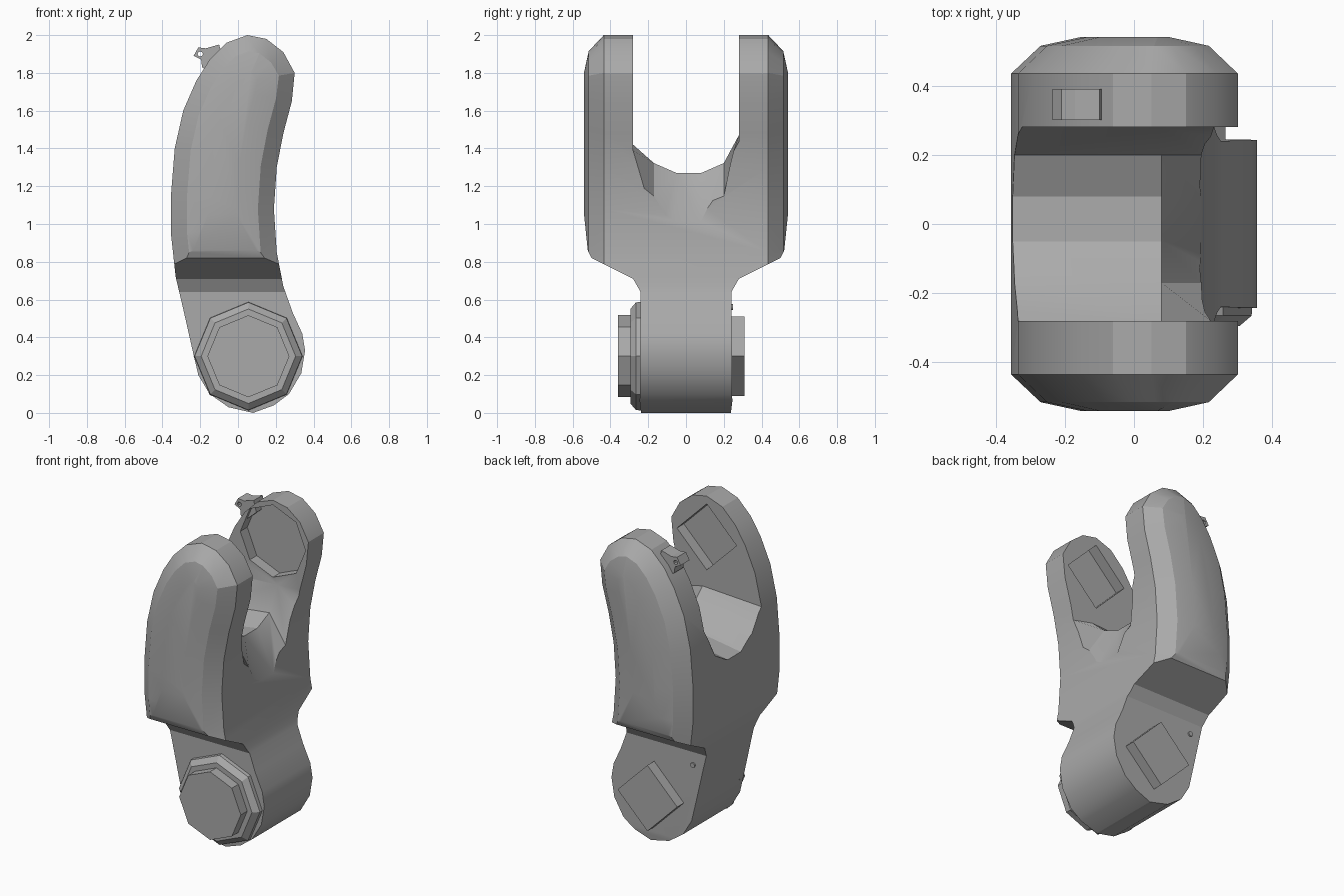
import bpy, bmesh, math
from mathutils import Vector

cube = bpy.data.objects.get("Cube")
if cube:
    bpy.data.objects.remove(cube, do_unlink=True)

metal = bpy.data.materials.new("plain_grey")
metal.use_nodes = True
GREY = (0.4, 0.4, 0.4, 1)
metal.diffuse_color = GREY
metal.node_tree.nodes["Principled BSDF"].inputs["Base Color"].default_value = GREY


def loft(name, rings):
    """Closed solid through equal-sized rings of points."""
    bm = bmesh.new()
    loops = [[bm.verts.new(p) for p in ring] for ring in rings]
    n = len(loops[0])
    for a, b in zip(loops, loops[1:]):
        for i in range(n):
            j = (i + 1) % n
            bm.faces.new((a[i], a[j], b[j], b[i]))
    bm.faces.new(loops[0])
    bm.faces.new(loops[-1])
    bmesh.ops.recalc_face_normals(bm, faces=bm.faces)
    mesh = bpy.data.meshes.new(name)
    bm.to_mesh(mesh)
    bm.free()
    mesh.materials.append(metal)
    obj = bpy.data.objects.new(name, mesh)
    bpy.context.collection.objects.link(obj)
    return obj


def slab(name, outline, y0, y1):
    """Front outline (x, z) extruded along y."""
    return loft(name, [[(x, y, z) for x, z in outline] for y in (y0, y1)])


def polygon(sides, radius, cx, cz):
    return [(cx + radius * math.cos(math.tau * i / sides),
             cz + radius * math.sin(math.tau * i / sides)) for i in range(sides)]


def activate(obj):
    bpy.ops.object.select_all(action='DESELECT')
    obj.select_set(True)
    bpy.context.view_layer.objects.active = obj


def boolean(obj, cutter, operation):
    activate(obj)
    mod = obj.modifiers.new("cut", 'BOOLEAN')
    mod.operation, mod.solver, mod.object = operation, 'EXACT', cutter
    bpy.ops.object.modifier_apply(modifier=mod.name)
    bpy.data.objects.remove(cutter, do_unlink=True)


def inset(outline, d):
    """Move a counter-clockwise outline inwards along its vertex normals."""
    result = []
    for i, (x, z) in enumerate(outline):
        a, b = Vector(outline[i - 1]), Vector(outline[(i + 1) % len(outline)])
        t = (b - a).normalized()
        result.append((x - t.y * d, z + t.x * d))
    return result


# Curved link silhouette, counter-clockwise from the bottom
outline = [(.08, 0), (.19, .04), (.27, .1), (.335, .21), (.355, .33), (.34, .42),
           (.29, .53), (.24, .67), (.205, .85), (.19, 1.08), (.205, 1.3), (.24, 1.48),
           (.285, 1.65), (.3, 1.8), (.24, 1.91), (.15, 1.98), (.05, 2), (-.06, 1.96),
           (-.15, 1.87), (-.22, 1.76), (-.29, 1.6), (-.335, 1.4), (-.355, 1.15),
           (-.355, .95), (-.33, .72), (-.29, .55), (-.245, .35), (-.21, .2),
           (-.15, .1), (-.05, .03)]
body_sections = [(-.54, .2), (-.515, .085), (-.435, 0), (.435, 0), (.515, .085), (.54, .2)]
body = loft("fork_body", [[(x, y, z) for x, z in inset(outline, d)]
                          for y, d in body_sections])

# Side silhouette: narrow foot widening into the two arms
half = [(.225, -.1), (.245, .06), (.24, .64), (.28, .71), (.5, .82), (.52, .86),
        (.545, 1.1), (.545, 2.1)]
side = half + [(-y, z) for y, z in reversed(half)]
boolean(body, loft("side_shape", [[(x, y, z) for y, z in side] for x in (-.6, .6)]),
        'INTERSECT')

# Slot between the arms, with a saddle floor that drops at the inner bend
slot = []
for x, floor, edge in ((-.5, 1.18, 1.39), (.08, 1.27, 1.42), (.3, .78, 1.37)):
    shoulder = floor + .35 * (edge - floor)
    section = [(-.28, 2.2), (-.28, edge), (-.17, shoulder), (-.05, floor), (.08, floor),
               (.2, shoulder), (.28, edge + .05), (.28, 2.2)]
    slot.append([(x, y, z) for y, z in section])
boolean(body, loft("slot_shape", slot), 'DIFFERENCE')

# Sockets on the arms' inner faces: eight-sided at the back, square at the front
boolean(body, slab("octagon_socket", polygon(8, .23, .05, 1.74), .2, .35), 'DIFFERENCE')
boolean(body, slab("square_socket", polygon(4, .21, .05, 1.74), -.35, -.2), 'DIFFERENCE')

# Foot bosses that match the sockets
FOOT = (.055, .3)
ring = loft("boss_collar", [[(x, y, z) for x, z in polygon(8, r, *FOOT)]
                            for y, r in ((-.2, .29), (-.265, .285), (-.295, .25))])
octagon_boss = slab("octagon_boss", polygon(8, .217, *FOOT), -.36, -.2)
square_boss = slab("square_boss", polygon(4, .21, *FOOT), .2, .31)

# Small pierced lug at the tip of the back arm, and a pin on the foot
lug_outline = [(-.235, 1.89), (-.21, 1.935), (-.17, 1.93), (-.1, 1.95), (-.08, 1.88),
               (-.16, 1.81), (-.19, 1.83), (-.195, 1.87)]
lug = slab("lug", lug_outline, .3, .39)
boolean(lug, slab("lug_hole", polygon(8, .014, -.2, 1.9), .25, .45), 'DIFFERENCE')
pin = slab("foot_pin", polygon(8, .016, -.22, .56), .2, .25)

for obj, angle in ((body, 24), (ring, 5), (octagon_boss, 5), (square_boss, 5),
                   (lug, 20), (pin, 50)):
    activate(obj)
    bpy.ops.object.shade_smooth_by_angle(angle=math.radians(angle))
